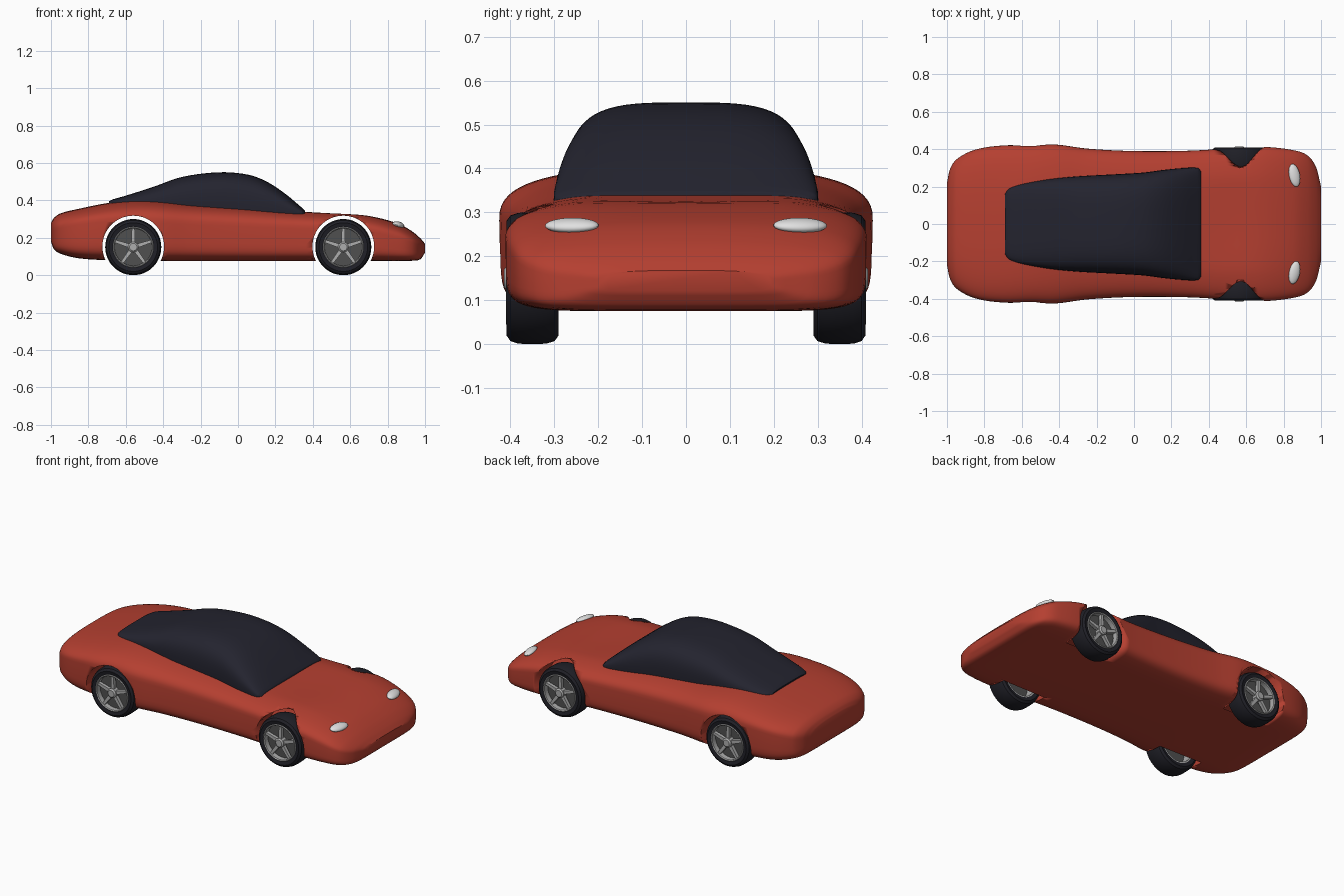
import bpy, bmesh, math
from mathutils import Matrix, Vector

cube = bpy.data.objects.get("Cube")
if cube:
    bpy.data.objects.remove(cube, do_unlink=True)


def material(name, color, roughness=0.5):
    mat = bpy.data.materials.new(name)
    mat.use_nodes = True
    mat.diffuse_color = (*color, 1)
    shader = next(n for n in mat.node_tree.nodes if n.type == 'BSDF_PRINCIPLED')
    shader.inputs["Base Color"].default_value = (*color, 1)
    shader.inputs["Roughness"].default_value = roughness
    return mat


RED = material("red paint", (0.46, 0.05, 0.03))
GLASS = material("dark glass", (0.017, 0.017, 0.028))
RUBBER = material("black rubber", (0.014, 0.014, 0.02))
STEEL = material("dark steel", (0.08, 0.08, 0.08))
SILVER = material("silver", (0.42, 0.42, 0.42))
LAMP = material("lamp white", (0.75, 0.75, 0.75))


def finish(name, bm, mat, angle=35):
    """Turn a bmesh into a smooth shaded object."""
    bmesh.ops.recalc_face_normals(bm, faces=bm.faces[:])
    mesh = bpy.data.meshes.new(name)
    bm.to_mesh(mesh)
    bm.free()
    mesh.materials.append(mat)
    obj = bpy.data.objects.new(name, mesh)
    bpy.context.collection.objects.link(obj)
    bpy.ops.object.select_all(action='DESELECT')
    obj.select_set(True)
    bpy.context.view_layer.objects.active = obj
    bpy.ops.object.shade_smooth_by_angle(angle=math.radians(angle))
    return obj


def sample(stations, x):
    """Smooth (cubic) interpolation of the station values at x."""
    last = len(stations) - 1
    i = max(k for k in range(last) if stations[k][0] <= x + 1e-9)
    a, b = stations[i], stations[i + 1]
    before, after = stations[max(i - 1, 0)], stations[min(i + 2, last)]
    h = b[0] - a[0]
    t = (x - a[0]) / h
    values = []
    for k in range(1, len(a)):
        ma = (b[k] - before[k]) / (b[0] - before[0]) * h
        mb = (after[k] - a[k]) / (after[0] - a[0]) * h
        d = a[k] - b[k]
        values.append(a[k] + t * (ma + t * (-3 * d - 2 * ma - mb + t * (2 * d + ma + mb))))
    return values


def power(v, p):
    return math.copysign(abs(v) ** p, v)


def loft(stations, upper, lower, steps, sides, dip=None):
    """Skin rounded sections; each station is x, half width, bottom, widest height, top."""
    bm = bmesh.new()
    rings = []
    xs = [a[0] + (b[0] - a[0]) * s / steps
          for a, b in zip(stations, stations[1:]) for s in range(steps)]
    for x in xs + [stations[-1][0]]:
        w, bottom, wide, top = sample(stations, x)
        ring = []
        for k in range(sides):
            angle = math.tau * k / sides
            c, s = math.cos(angle), math.sin(angle)
            n, reach = (upper, top - wide) if s >= 0 else (lower, wide - bottom)
            y, z = w * power(c, 2 / n), wide + reach * power(s, 2 / n)
            if dip and s > 0:
                z -= dip(x, y)
            ring.append(bm.verts.new((x, y, z)))
        rings.append(ring)
    for a, b in zip(rings, rings[1:]):
        for k in range(sides):
            j = (k + 1) % sides
            bm.faces.new((a[k], a[j], b[j], b[k]))
    bm.faces.new(rings[0])
    bm.faces.new(rings[-1])
    return bm


def lathe(name, profile, mat, place, closed=False, sides=48):
    """Spin (radius, y) points around the axle."""
    bm = bmesh.new()
    rings = [[bm.verts.new((r * math.cos(math.tau * k / sides), y,
                            r * math.sin(math.tau * k / sides))) for k in range(sides)]
             for r, y in profile]
    pairs = list(zip(rings, rings[1:])) + ([(rings[-1], rings[0])] if closed else [])
    for a, b in pairs:
        for k in range(sides):
            j = (k + 1) % sides
            bm.faces.new((a[k], a[j], b[j], b[k]))
    if not closed:
        bm.faces.new(rings[0])
        bm.faces.new(rings[-1])
    bm.transform(place)
    return finish(name, bm, mat)


# Body shell
BODY = [
    (-1.0, .22, .18, .23, .28), (-.985, .29, .14, .24, .305), (-.95, .345, .115, .25, .33),
    (-.85, .397, .09, .27, .355), (-.7, .42, .08, .285, .385), (-.55, .42, .077, .29, .402),
    (-.42, .425, .075, .28, .4), (-.25, .403, .075, .27, .385), (0, .39, .075, .26, .37),
    (.3, .392, .075, .25, .35), (.55, .407, .075, .245, .338), (.7, .412, .075, .235, .323),
    (.85, .395, .075, .2, .28), (.93, .365, .077, .175, .235), (.975, .3, .085, .155, .197),
    (1.0, .2, .12, .145, .168),
]


def hood_dip(x, y):
    return 0.014 * max(0, 1 - abs(x - 0.5) / 0.4) * max(0, 1 - (y / 0.25) ** 2)


body = finish("body", loft(BODY, 2.7, 7, 4, 72, hood_dip), RED)

# Wheel wells, cut into the shell and open to the inside
AXLES = {"rear": -0.56, "front": 0.563}
HUB_Z, WELL_IN = 0.15, 0.27
cutters = []
for axle, x in AXLES.items():
    for side in (1, -1):
        place = Matrix.Translation((x, 0, HUB_Z + 0.003)) @ Matrix.Scale(side, 4, Vector((0, 1, 0)))
        cutter = lathe("well_cutter", [(.165, WELL_IN), (.165, .6)], RED, place, sides=64)
        cutter.hide_render = True
        cutters.append(cutter)
        mod = body.modifiers.new("well", 'BOOLEAN')
        mod.operation, mod.solver, mod.object = 'DIFFERENCE', 'EXACT', cutter
bpy.context.view_layer.update()
cut = body.evaluated_get(bpy.context.evaluated_depsgraph_get())
bm = bmesh.new()
bm.from_mesh(cut.to_mesh())
cut.to_mesh_clear()
body.modifiers.clear()
caps = [f for f in bm.faces if all(abs(abs(v.co.y) - WELL_IN) < 1e-4 for v in f.verts)]
bmesh.ops.delete(bm, geom=caps, context='FACES')
bm.to_mesh(body.data)
bm.free()
for cutter in cutters:
    bpy.data.objects.remove(cutter, do_unlink=True)

# Glass canopy
CANOPY = [
    (-.69, .165, .35, .37, .395), (-.67, .19, .35, .37, .405), (-.6, .215, .345, .367, .425),
    (-.45, .24, .34, .362, .473), (-.3, .255, .335, .355, .525), (-.1, .266, .33, .347, .55),
    (.05, .275, .325, .34, .538), (.15, .288, .32, .335, .502), (.25, .298, .315, .33, .437),
    (.34, .3, .31, .325, .362), (.357, .285, .31, .32, .346),
]
finish("canopy", loft(CANOPY, 3.6, 4, 5, 64), GLASS, 50)

# Headlights
for side, label in ((1, "left"), (-1, "right")):
    bm = bmesh.new()
    bmesh.ops.create_uvsphere(bm, u_segments=32, v_segments=16, radius=1)
    bm.transform(Matrix.Translation((0.858, side * 0.26, 0.27))
                 @ Matrix.Rotation(side * 0.2, 4, 'Z') @ Matrix.Rotation(0.3, 4, 'Y')
                 @ Matrix.Diagonal((0.03, 0.062, 0.016, 1)))
    finish("headlight_" + label, bm, LAMP)

# Wheels
TYRE = [(.108, .295), (.13, .29), (.143, .299), (.149, .318), (.15, .35),
        (.149, .382), (.143, .4), (.13, .409), (.108, .404)]
RIM = [(.1, .295), (.109, .295), (.109, .407), (.105, .41), (.1, .406)]
for axle, x in AXLES.items():
    for side, label in ((1, "left"), (-1, "right")):
        tag = axle + "_" + label
        place = Matrix.Translation((x, 0, HUB_Z)) @ Matrix.Scale(side, 4, Vector((0, 1, 0)))
        lathe("tyre_" + tag, TYRE, RUBBER, place, closed=True)
        lathe("rim_" + tag, RIM, SILVER, place, closed=True)
        lathe("brake_disc_" + tag, [(.101, .36), (.101, .375)], STEEL, place)
        lathe("hub_" + tag, [(.028, .37), (.028, .408), (.02, .415)], SILVER, place, sides=24)
        bm = bmesh.new()
        for k in range(5):
            spoke = bmesh.ops.create_cube(bm, size=1)["verts"]
            for v in spoke:
                v.co.x *= 0.022 if v.co.z < 0 else 0.015
            bmesh.ops.transform(bm, verts=spoke, matrix=place
                                @ Matrix.Rotation(math.tau * k / 5, 4, 'Y')
                                @ Matrix.Translation((0, 0.392, 0.06))
                                @ Matrix.Diagonal((1, 0.02, 0.086, 1)))
        finish("spokes_" + tag, bm, SILVER)
